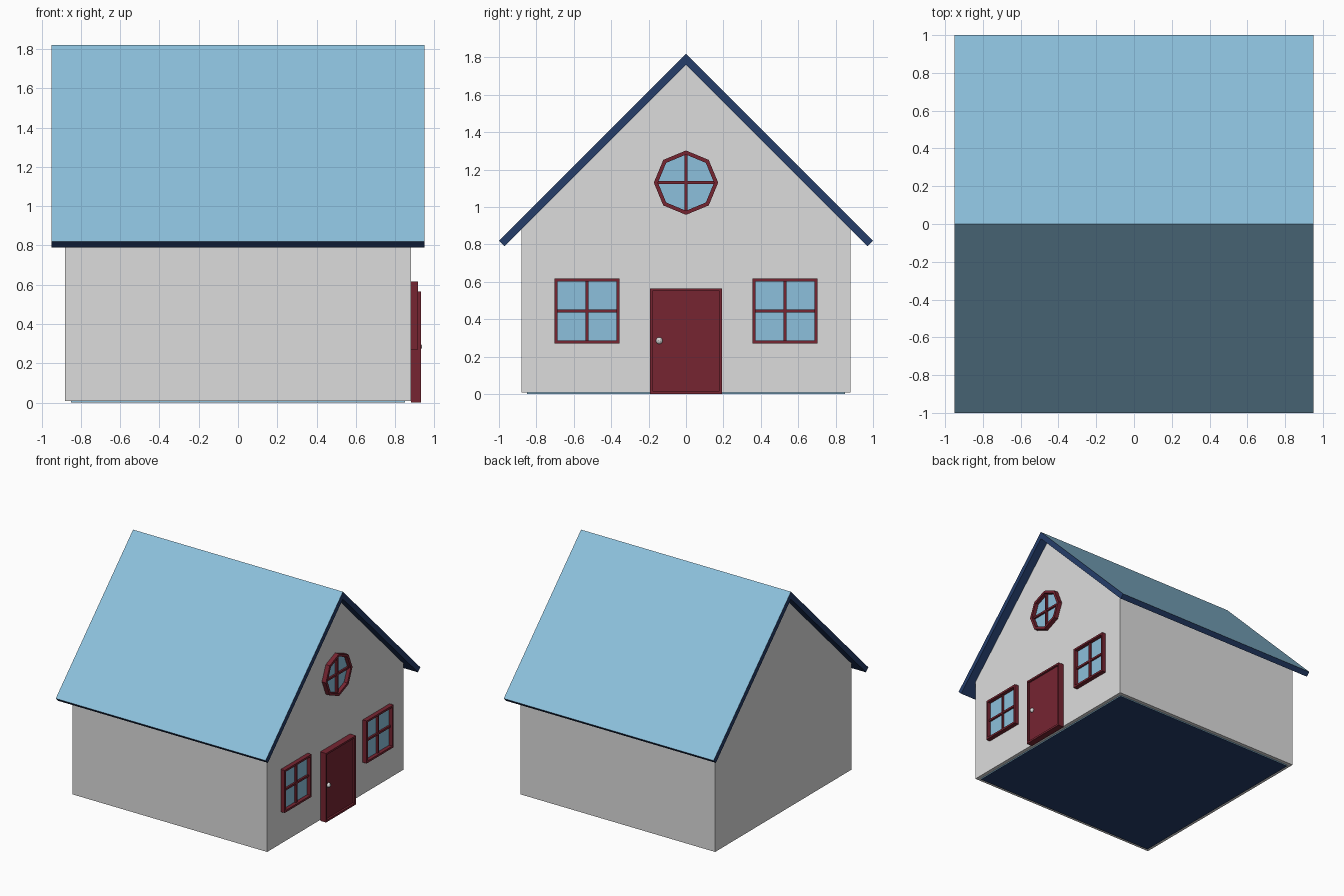
import bpy, bmesh, math

if "Cube" in bpy.data.objects:
    bpy.data.objects.remove(bpy.data.objects["Cube"])


def material(name, rgb):
    m = bpy.data.materials.new(name)
    m.diffuse_color = (*rgb, 1)
    m.use_nodes = True
    m.node_tree.nodes["Principled BSDF"].inputs["Base Color"].default_value = m.diffuse_color
    return m


GREY = material("wall grey", (0.72, 0.72, 0.72))
BLUE = material("light blue", (0.262, 0.527, 0.716))
NAVY = material("navy", (0.018, 0.047, 0.144))
RED = material("dark red", (0.181, 0.018, 0.031))


def finish(name, bm, mats, rule=None):
    bmesh.ops.recalc_face_normals(bm, faces=bm.faces)
    bm.normal_update()
    if rule:
        for f in bm.faces:
            f.material_index = rule(f)
    me = bpy.data.meshes.new(name)
    bm.to_mesh(me)
    bm.free()
    for m in mats:
        me.materials.append(m)
    ob = bpy.data.objects.new(name, me)
    bpy.context.collection.objects.link(ob)
    return ob


def prism(name, profile, x0, x1, mats, rule=None):
    """Extrude a (y, z) profile along x."""
    bm = bmesh.new()
    a = [bm.verts.new((x0, y, z)) for y, z in profile]
    b = [bm.verts.new((x1, y, z)) for y, z in profile]
    bm.faces.new(a)
    bm.faces.new(b)
    n = len(a)
    for i in range(n):
        j = (i + 1) % n
        bm.faces.new((a[i], a[j], b[j], b[i]))
    return finish(name, bm, mats, rule)


def ring(name, outer, inner, x0, x1):
    """Frame between two matching (y, z) outlines."""
    bm = bmesh.new()
    loops = [[bm.verts.new((x, y, z)) for y, z in pts]
             for pts, x in ((outer, x0), (outer, x1), (inner, x1), (inner, x0))]
    n = len(outer)
    for k in range(4):
        p, q = loops[k], loops[(k + 1) % 4]
        for i in range(n):
            j = (i + 1) % n
            bm.faces.new((p[i], p[j], q[j], q[i]))
    return finish(name, bm, [RED])


def rect(y0, y1, z0, z1):
    return [(y0, z0), (y1, z0), (y1, z1), (y0, z1)]


def octagon(r, cz):
    return [(r * math.cos(i * math.pi / 4), cz + r * math.sin(i * math.pi / 4))
            for i in range(8)]


W = 0.88   # wall half size, also x of the gable front

# Walls with gables
prism("walls", [(-W, 0.008), (W, 0.008), (W, 0.885), (0, 1.765), (-W, 0.885)], -W, W, [GREY])

# Floor slab: navy underside, blue edges
prism("floor", rect(-0.85, 0.85, 0, 0.03), -0.85, 0.85, [BLUE, NAVY],
      lambda f: 1 if f.normal.z < -0.5 else 0)

# Roof: blue on top, navy edges and underside
t = 0.03
roof = [(-1, 0.82), (0, 1.82), (1, 0.82), (1 - t, 0.82 - t), (0, 1.82 - 2 * t), (t - 1, 0.82 - t)]
prism("roof", roof, -0.95, 0.95, [BLUE, NAVY], lambda f: 0 if f.normal.z > 0.5 else 1)


def window(name, outer, inner, cy, cz, r):
    ring(name + "_frame", outer, inner, W, W + 0.036)
    prism(name + "_glass", inner, W - 0.002, W + 0.006, [BLUE])
    b = 0.008
    prism(name + "_upright_bar", rect(cy - b, cy + b, cz - r, cz + r), W, W + 0.022, [RED])
    prism(name + "_cross_bar", rect(cy - r, cy + r, cz - b, cz + b), W, W + 0.021, [RED])


# Square windows either side of the door
for side, cy in (("left", -0.53), ("right", 0.53)):
    cz, r = 0.443, 0.174
    i = r - 0.016
    window(side + "_window", rect(cy - r, cy + r, cz - r, cz + r),
           rect(cy - i, cy + i, cz - i, cz + i), cy, cz, i)

# Octagonal gable window
window("gable_window", octagon(0.172, 1.13), octagon(0.15, 1.13), 0, 1.13, 0.15)

# Door: frame, panel and knob
ring("door_frame", rect(-0.193, 0.193, 0, 0.565), rect(-0.178, 0.178, 0.016, 0.55), W, W + 0.052)
prism("door_panel", rect(-0.178, 0.178, 0.016, 0.55), W, W + 0.036, [RED])
bm = bmesh.new()
bmesh.ops.create_uvsphere(bm, u_segments=10, v_segments=6, radius=0.018)
bmesh.ops.translate(bm, verts=bm.verts, vec=(W + 0.04, -0.143, 0.285))
finish("door_knob", bm, [GREY])
